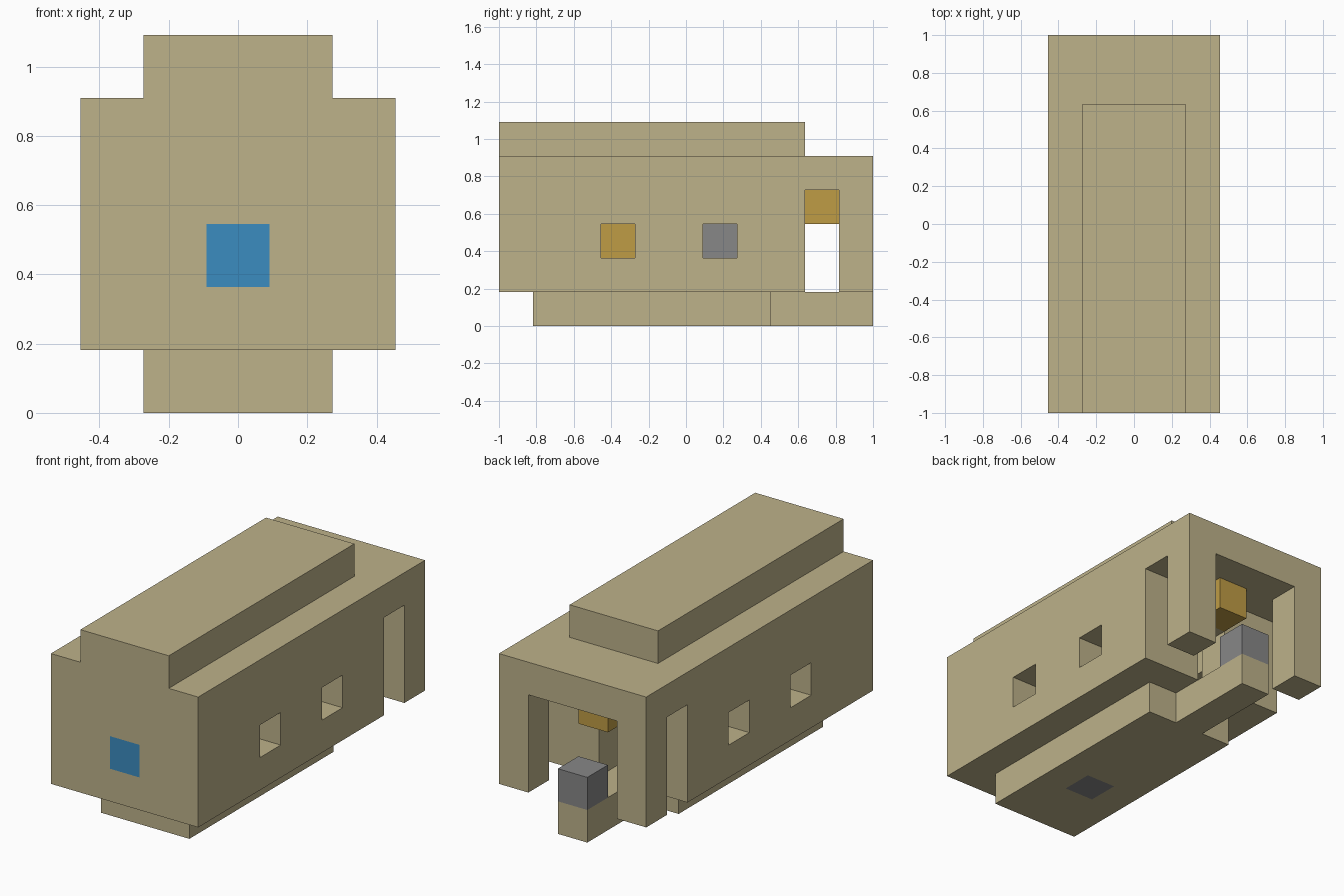
import bpy
import bmesh
from itertools import product
from mathutils import Vector

cube = bpy.data.objects.get("Cube")
if cube:
    bpy.data.objects.remove(cube, do_unlink=True)

U = 2 / 11                            # edge of one building block
ORIGIN = Vector((-2.5 * U, -1, 0))


def material(name, rgb):
    mat = bpy.data.materials.new(name)
    mat.use_nodes = True
    mat.diffuse_color = (*rgb, 1)
    mat.node_tree.nodes["Principled BSDF"].inputs["Base Color"].default_value = (*rgb, 1)
    return mat


sand = material("sandstone", (0.51, 0.445, 0.255))
blue = material("blue", (0.044, 0.262, 0.527))
amber = material("amber", (0.52, 0.333, 0.06))
grey = material("grey", (0.242, 0.242, 0.245))


def block(x0, x1, y0, y1, z0, z1):
    """Cells of a solid block, ends included."""
    return set(product(range(x0, x1 + 1), range(y0, y1 + 1), range(z0, z1 + 1)))


# Walls and roof slab, with the hall and porch hollowed out
hall = block(0, 4, 0, 10, 1, 4)
hall -= block(1, 3, 1, 7, 1, 4)       # inner room
hall -= block(1, 3, 9, 10, 1, 3)      # porch
hall -= block(0, 4, 9, 9, 1, 3)       # side passages
hall -= block(2, 2, 8, 8, 1, 2)       # doorway
for row in (3, 6):                    # facing pairs of windows
    hall -= block(0, 0, row, row, 2, 2) | block(4, 4, row, row, 2, 2)
hall -= block(2, 2, 0, 0, 2, 2)       # front panel opening
hall |= block(1, 3, 0, 8, 5, 5)       # raised roof

floor = block(1, 3, 1, 7, 0, 0) | block(2, 2, 8, 10, 0, 0)
floor -= block(2, 2, 3, 3, 0, 0)

parts = {
    "hall": (hall, sand),
    "floor_and_path": (floor, sand),
    "front_panel": (block(2, 2, 0, 0, 2, 2), blue),
    "door_lamp": (block(2, 2, 9, 9, 3, 3), amber),
    "path_stone": (block(2, 2, 10, 10, 1, 1), grey),
    "hearth_stone": (block(2, 2, 3, 3, 0, 0), grey),
    "hearth_fire": (block(2, 2, 3, 3, 1, 2), amber),
    "inner_pillar": (block(2, 2, 6, 6, 1, 2), grey),
}
solid = set().union(*(cells for cells, _ in parts.values()))


def build(name, cells, mat):
    """Skin the exposed sides of the cells and merge flat areas."""
    bm = bmesh.new()
    for cell in sorted(cells):
        for axis, side in product(range(3), (-1, 1)):
            normal = Vector((0, 0, 0))
            normal[axis] = side
            if tuple(int(c + n) for c, n in zip(cell, normal)) in solid:
                continue
            a, b = Vector((0, 0, 0)), Vector((0, 0, 0))
            a[(axis + 1) % 3] = b[(axis + 2) % 3] = 0.5
            if side < 0:
                a, b = b, a
            mid = Vector(cell) + Vector((0.5, 0.5, 0.5)) + normal / 2
            corners = (mid - a - b, mid + a - b, mid + a + b, mid - a + b)
            bm.faces.new([bm.verts.new(ORIGIN + p * U) for p in corners])
    bmesh.ops.remove_doubles(bm, verts=bm.verts, dist=U / 100)
    bmesh.ops.dissolve_limit(bm, angle_limit=0.01, verts=bm.verts, edges=bm.edges)
    mesh = bpy.data.meshes.new(name)
    bm.to_mesh(mesh)
    bm.free()
    mesh.materials.append(mat)
    bpy.context.collection.objects.link(bpy.data.objects.new(name, mesh))


for name, (cells, mat) in parts.items():
    build(name, cells, mat)
